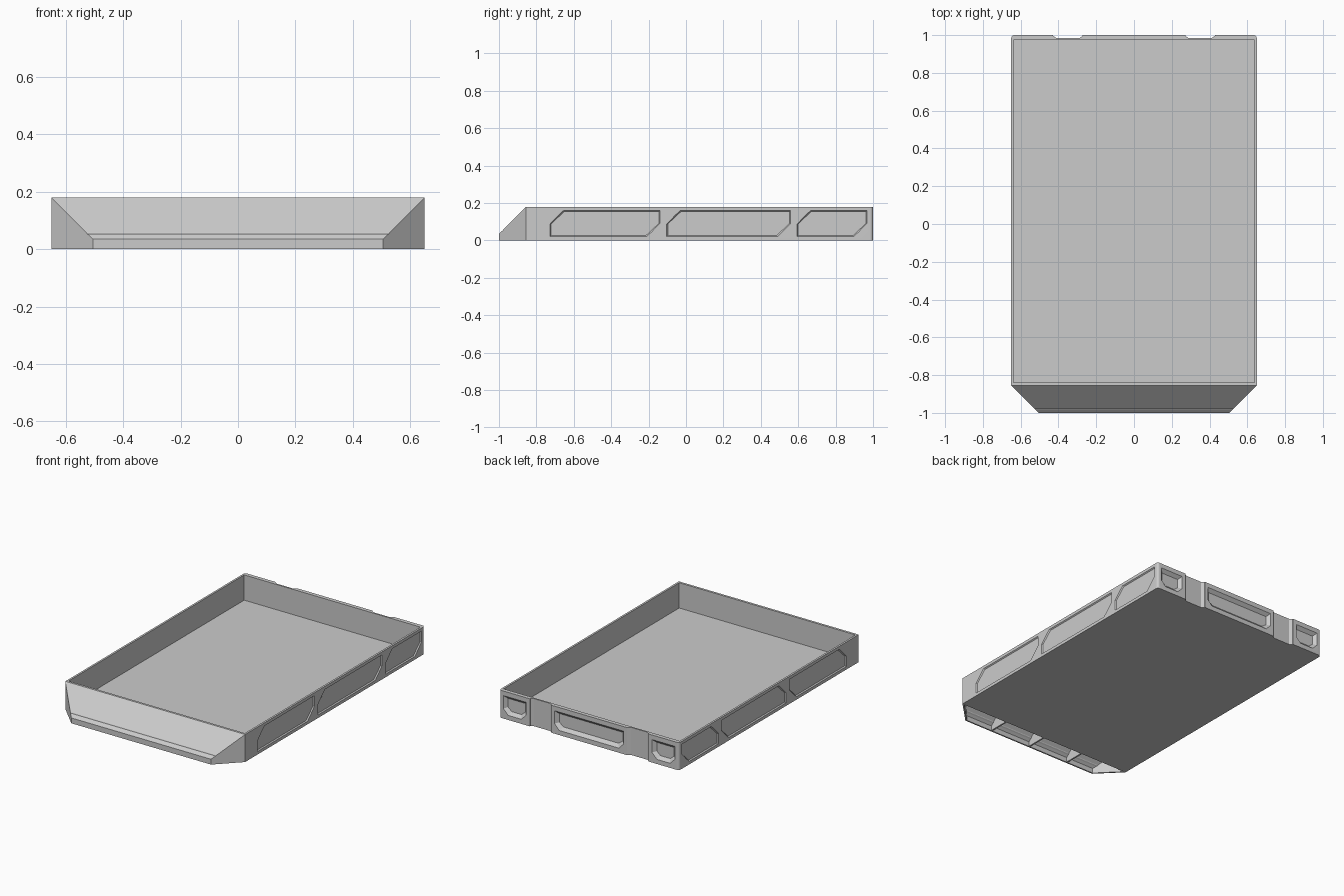
import bpy, bmesh, math
from mathutils import Vector

if "Cube" in bpy.data.objects:
    bpy.data.objects.remove(bpy.data.objects["Cube"])


def make_object(name, bm):
    bmesh.ops.recalc_face_normals(bm, faces=bm.faces)
    me = bpy.data.meshes.new(name)
    bm.to_mesh(me)
    bm.free()
    ob = bpy.data.objects.new(name, me)
    bpy.context.collection.objects.link(ob)
    return ob


def loft(name, ring_a, ring_b):
    """Closed solid between two matching rings of points."""
    bm = bmesh.new()
    a = [bm.verts.new(p) for p in ring_a]
    b = [bm.verts.new(p) for p in ring_b]
    n = len(a)
    bm.faces.new(a)
    bm.faces.new(b[::-1])
    for i in range(n):
        bm.faces.new((a[i], b[i], b[(i + 1) % n], a[(i + 1) % n]))
    return make_object(name, bm)


def prism(name, pts, z0, z1):
    return loft(name, [(x, y, z0) for x, y in pts], [(x, y, z1) for x, y in pts])


def box(name, x0, x1, y0, y1, z0, z1):
    return prism(name, [(x0, y0), (x1, y0), (x1, y1), (x0, y1)], z0, z1)


def pocket(name, pts, depth, slope, place):
    """Tapered cutter: pts is the outline on the surface, place(u, v, d) maps to 3D."""
    us, vs = [p[0] for p in pts], [p[1] for p in pts]
    cu, cv = (min(us) + max(us)) / 2, (min(vs) + max(vs)) / 2
    hu, hv = (max(us) - min(us)) / 2, (max(vs) - min(vs)) / 2

    def ring(d):
        su, sv = 1 - slope * d / hu, 1 - slope * d / hv
        return [place(cu + (u - cu) * su, cv + (v - cv) * sv, d) for u, v in pts]
    return loft(name, ring(-0.004), ring(depth))


def cut(target, cutter):
    cutter.hide_render = True
    m = target.modifiers.new(cutter.name, 'BOOLEAN')
    m.operation = 'DIFFERENCE'
    m.solver = 'EXACT'
    m.object = cutter
    bpy.context.view_layer.objects.active = target
    bpy.ops.object.modifier_apply(modifier=m.name)
    bpy.data.objects.remove(cutter, do_unlink=True)


# Tray body with rounded rear corners
W, FRONT, H, R = 0.65, -0.855, 0.18, 0.016
arc = [(W - R + R * math.cos(i * math.pi / 10), 1 - R + R * math.sin(i * math.pi / 10))
       for i in range(6)]
outline = [(-W, FRONT), (W, FRONT)] + arc + [(-x, y) for x, y in reversed(arc)]
tray = prism("tray_body", outline, 0, H)
cut(tray, box("cavity", -W + 0.013, W - 0.013, FRONT + 0.015, 0.974, 0.015, 0.3))

# Recessed side panels
for y0, y1 in ((-0.727, -0.139), (-0.103, 0.56), (0.594, 0.968)):
    c, zl, zh = 0.072, 0.02, 0.16
    pts = [(y0, zl), (y1 - c, zl), (y1, zl + c), (y1, zh), (y0 + c, zh), (y0, zh - c)]
    for s in (-1, 1):
        cut(tray, pocket("side_panel", pts, 0.007, 0.8,
                         lambda u, v, d, s=s: (s * (W - d), u, v)))


# Rear pockets and vertical latch channels
def rear(u, v, d):
    return (u, 1 - d, v)


c = 0.035
cut(tray, pocket("rear_middle_pocket",
                 [(-0.25 + c, 0.03), (0.25 - c, 0.03), (0.25, 0.03 + c), (0.25, 0.15),
                  (-0.25, 0.15), (-0.25, 0.03 + c)], 0.02, 1.0, rear))
for s in (-1, 1):
    pts = [(0.455 + c, 0.03), (0.62 - c, 0.03), (0.62, 0.03 + c), (0.62, 0.15),
           (0.455, 0.15), (0.455, 0.03 + c)]
    cut(tray, pocket("rear_corner_pocket", [(s * u, v) for u, v in pts], 0.02, 1.0, rear))
    cut(tray, prism("latch_channel", [(s * x, y) for x, y in (
        (0.272, 1.01), (0.272, 0.996), (0.29, 0.984), (0.41, 0.984),
        (0.428, 0.996), (0.428, 1.01))], -0.05, 0.3))

# Sloped front lip, a thin shell open underneath, with a shallow crease
bm = bmesh.new()
profile = [(FRONT, H), (-0.977, 0.058), (-0.979, 0.053), (-0.985, 0.05), (-1, 0.035), (-1, 0)]
rows = []
for y, z in profile:
    x = W + (FRONT - y) * -1
    rows.append([bm.verts.new((s * x, y, z)) for s in (-1, 1)])
for a, b in zip(rows, rows[1:]):
    bm.faces.new((a[0], a[1], b[1], b[0]))
for k, s in enumerate((-1, 1)):
    corner = bm.verts.new((s * W, FRONT, 0))
    bm.faces.new([corner] + [r[k] for r in rows])
lip = make_object("front_lip", bm)
# make sure the outside faces point outwards before thickening inwards
if lip.data.polygons[0].normal.z < 0:
    lip.data.flip_normals()
solid = lip.modifiers.new("thickness", 'SOLIDIFY')
solid.thickness = 0.01
solid.offset = -1

# Stiffening ribs under the lip
for x in (-0.3, 0.0, 0.3):
    prof = [(FRONT + 0.003, 0.002), (FRONT + 0.003, 0.168), (-0.993, 0.03), (-0.993, 0.002)]
    loft("lip_rib", [(x - 0.005, y, z) for y, z in prof], [(x + 0.005, y, z) for y, z in prof])

# Crisp flat edges, soft rear corners
for ob in bpy.data.objects:
    ob.select_set(ob == tray)
bpy.context.view_layer.objects.active = tray
bpy.ops.object.shade_smooth_by_angle(angle=math.radians(25))
